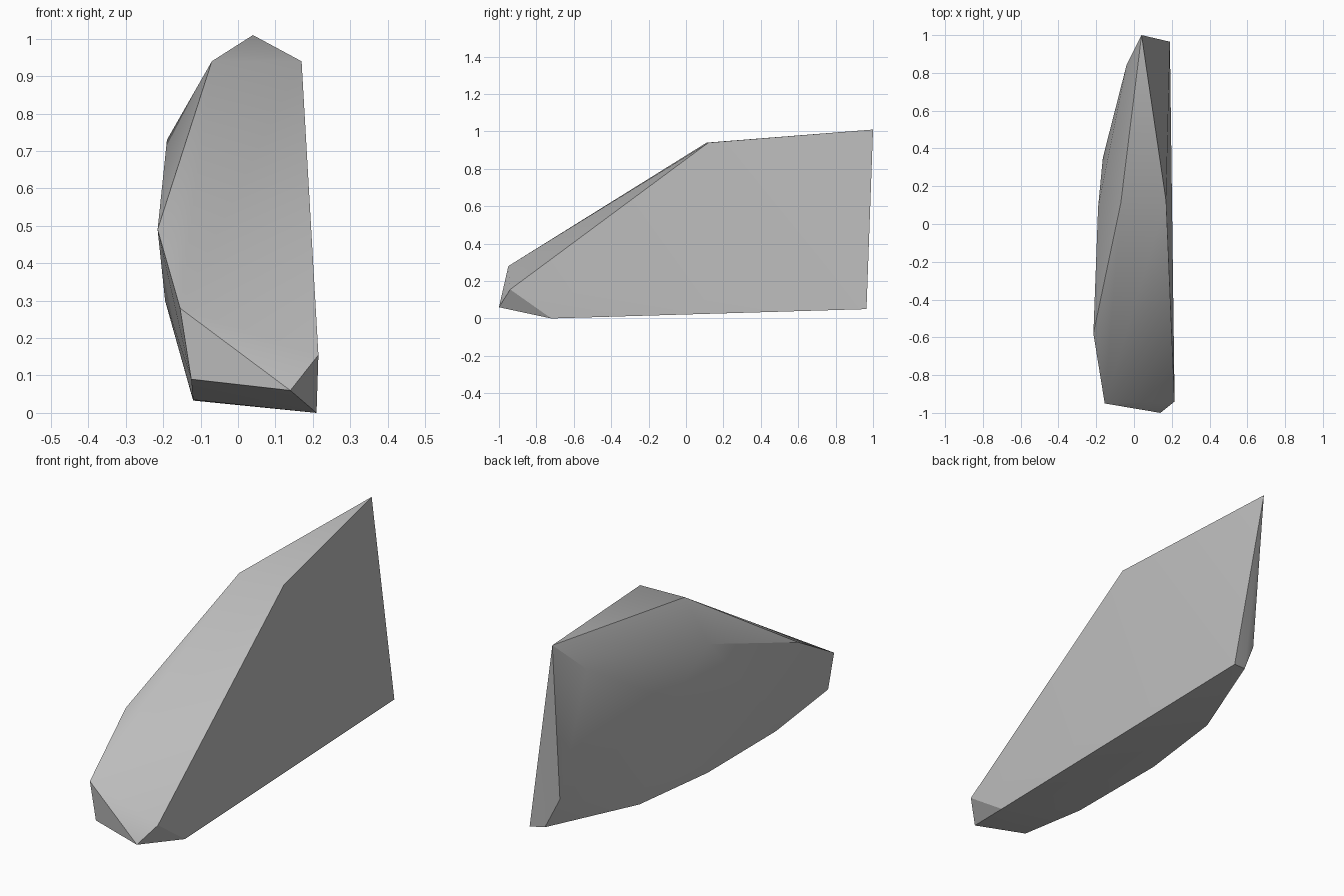
import bpy, bmesh, math

cube = bpy.data.objects.get("Cube")
if cube:
    bpy.data.objects.remove(cube, do_unlink=True)

# Stone colour
stone = bpy.data.materials.new("grey stone")
stone.use_nodes = True
colour = (0.5, 0.5, 0.5, 1)
stone.diffuse_color = colour
bsdf = stone.node_tree.nodes["Principled BSDF"]
bsdf.inputs["Base Color"].default_value = colour
bsdf.inputs["Roughness"].default_value = 0.9

# Corners of the chipped stone, grouped by side
flat_side = [(.21, -.72, 0), (.215, -.94, .155), (.17, .12, .94),
             (.04, 1, 1.01), (.19, .965, .05)]
nose = [(.14, -1, .06), (-.155, -.95, .28), (-.125, -.945, .09)]
ridge = [(-.07, .11, .94), (-.215, -.58, .49)]
bulging_side = [(-.19, .09, .73), (-.165, .35, .54), (-.04, .84, .85),
                (-.195, -.3, .3)]
underside = [(-.12, -.54, .035), (-.12, 0, .033), (-.064, .46, .035),
             (.116, .95, .06), (.047, .93, .21)]

# Wrap the corners in a convex skin
bm = bmesh.new()
for corner in flat_side + nose + ridge + bulging_side + underside:
    bm.verts.new(corner)
hull = bmesh.ops.convex_hull(bm, input=bm.verts)
loose = [v for v in bm.verts if not v.link_faces]
bmesh.ops.delete(bm, geom=loose, context="VERTS")
bmesh.ops.recalc_face_normals(bm, faces=bm.faces)

mesh = bpy.data.meshes.new("rock_shard")
bm.to_mesh(mesh)
bm.free()
mesh.materials.append(stone)
rock = bpy.data.objects.new("rock_shard", mesh)
bpy.context.collection.objects.link(rock)

# Soft facets with crisp main edges
bpy.ops.object.select_all(action="DESELECT")
rock.select_set(True)
bpy.context.view_layer.objects.active = rock
bpy.ops.object.shade_smooth_by_angle(angle=math.radians(30))
